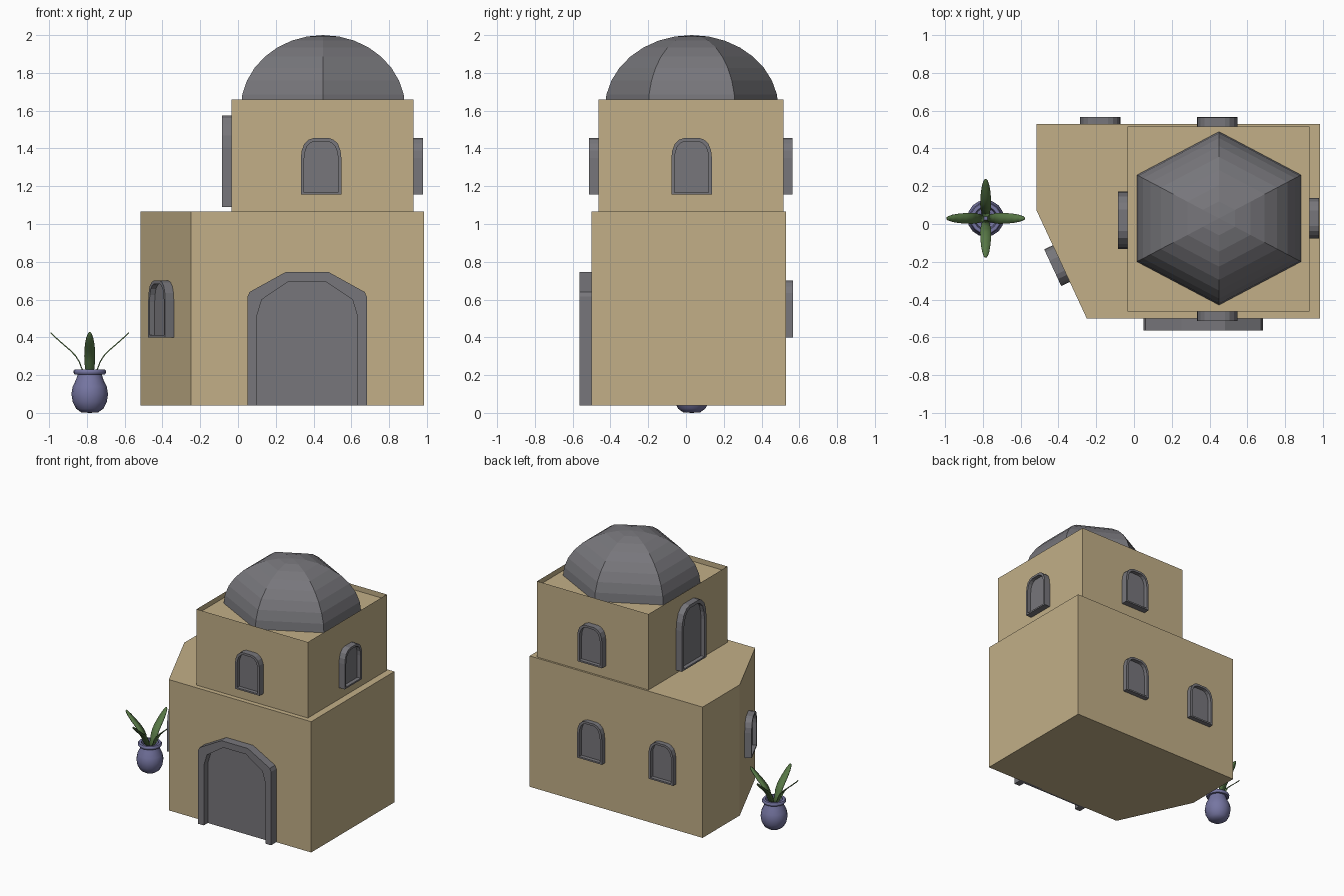
import bpy, bmesh, math
from mathutils import Vector

if "Cube" in bpy.data.objects:
    bpy.data.objects.remove(bpy.data.objects["Cube"])


def material(name, rgb):
    m = bpy.data.materials.new(name)
    m.diffuse_color = (*rgb, 1)
    m.use_nodes = True
    m.node_tree.nodes["Principled BSDF"].inputs["Base Color"].default_value = m.diffuse_color
    return m


SAND = material("sand_plaster", (0.54, 0.43, 0.245))
GREY = material("grey_stone", (0.185, 0.182, 0.198))
VIOLET = material("violet_glaze", (0.18, 0.18, 0.36))
GREEN = material("leaf_green", (0.095, 0.185, 0.06))


def finish(name, bm, mat):
    bmesh.ops.recalc_face_normals(bm, faces=bm.faces)
    me = bpy.data.meshes.new(name)
    bm.to_mesh(me)
    bm.free()
    me.materials.append(mat)
    ob = bpy.data.objects.new(name, me)
    bpy.context.collection.objects.link(ob)
    return ob


def smooth(ob, angle):
    bpy.ops.object.select_all(action='DESELECT')
    ob.select_set(True)
    bpy.context.view_layer.objects.active = ob
    bpy.ops.object.shade_smooth_by_angle(angle=math.radians(angle))


def prism(name, plan, z0, z1, rim=0, drop=0):
    """Extruded floor plan, optionally with a parapet around a sunken roof."""
    bm = bmesh.new()
    low = [bm.verts.new((x, y, z0)) for x, y in plan]
    top = [bm.verts.new((x, y, z1)) for x, y in plan]
    n = len(plan)
    bm.faces.new(low[::-1])
    roof = bm.faces.new(top)
    for i in range(n):
        j = (i + 1) % n
        bm.faces.new((low[i], low[j], top[j], top[i]))
    if rim:
        bmesh.ops.inset_region(bm, faces=[roof], thickness=rim)
        floor = bmesh.ops.extrude_face_region(bm, geom=[roof])
        verts = [g for g in floor["geom"] if isinstance(g, bmesh.types.BMVert)]
        bmesh.ops.translate(bm, verts=verts, vec=(0, 0, -drop))
        bmesh.ops.delete(bm, geom=[roof], context='FACES')
    return finish(name, bm, SAND)


def arch(name, pos, normal, outer, inner, depth, recess, sill):
    """Raised arched frame with a recessed panel; half profiles are mirrored."""
    n = Vector((*normal, 0)).normalized()
    u = Vector((-n.y, n.x, 0))
    base = Vector(pos)

    def full(half):
        return half + [(-a, b) for a, b in reversed(half)]

    bm = bmesh.new()

    def ring(half, d):
        return [bm.verts.new(base + u * a + n * d + Vector((0, 0, b))) for a, b in full(half)]

    rings = [ring(outer, -0.01), ring(outer, depth),
             ring(inner, depth), ring(inner, depth - recess)]
    count = len(rings[0])
    for i in range(count if sill else count - 1):
        j = (i + 1) % count
        for a, b in zip(rings, rings[1:]):
            bm.faces.new((a[i], a[j], b[j], b[i]))
    bm.faces.new(rings[3])
    if not sill:
        # jamb feet, plus the underside of the panel
        bm.faces.new([r[0] for r in rings])
        bm.faces.new([r[-1] for r in rings])
        bm.faces.new((rings[0][0], rings[3][0], rings[3][-1], rings[0][-1]))
    return finish(name, bm, GREY)


ARCH = [(1, 0), (1, .65), (.96, .78), (.83, .9), (.62, .97), (.38, 1)]


def scaled(hw, h, inset=0.0, sill=0.0):
    return [(a * (hw - inset), sill + b * (h - inset - sill)) for a, b in ARCH]


# House blocks
prism("lower_block", [(-.515, .53), (-.515, .07), (-.25, -.50), (.985, -.50), (.985, .53)],
      .04, 1.065)
prism("upper_block", [(-.035, -.463), (.93, -.463), (.93, .515), (-.035, .515)],
      1.06, 1.66, rim=.035, drop=.04)

# Six-sided dome
bm = bmesh.new()
STEPS = 8
rows = []
for k in range(STEPS):
    t = math.pi / 2 * k / STEPS
    rows.append([bm.verts.new((.45 + .503 * math.cos(t) * math.cos(a),
                               .03 + .46 * math.cos(t) * math.sin(a),
                               1.61 + .39 * math.sin(t)))
                 for a in [math.radians(30 + 60 * i) for i in range(6)]])
tip = bm.verts.new((.45, .03, 2.0))
bm.faces.new(rows[0])
for i in range(6):
    j = (i + 1) % 6
    for a, b in zip(rows, rows[1:]):
        bm.faces.new((a[i], a[j], b[j], b[i]))
    bm.faces.new((rows[-1][i], rows[-1][j], tip))
finish("dome", bm, GREY)

# Windows
windows = [
    ("upper_front_window", (.44, -.463, 1.155), (0, -1)),
    ("upper_right_window", (.93, .03, 1.155), (1, 0)),
    ("upper_back_window", (.44, .515, 1.155), (0, 1)),
    ("lower_back_window_a", (.44, .53, .40), (0, 1)),
    ("lower_back_window_b", (-.178, .53, .40), (0, 1)),
    ("corner_window", (-.385, -.21, .40), (-.907, -.4216)),
]
for name, pos, nrm in windows:
    depth = .037 if name.startswith("lower") else .05
    arch(name, pos, nrm, scaled(.107, .30), scaled(.107, .30, .017, .012), depth, .03, True)

# Doors
arch("roof_door", (-.035, .02, 1.09), (-1, 0),
     scaled(.152, .485), scaled(.152, .485, .025, .012), .05, .03, True)
arch("main_door", (.366, -.50, .04), (0, -1),
     [(.316, 0), (.316, .575), (.305, .60), (.115, .705)],
     [(.267, 0), (.267, .47), (.24, .56), (.098, .655)], .065, .05, False)

# Plant pot: lathed profile
POT = (-.785, .03)
profile = [(.0, .0), (.045, .003), (.072, .022), (.09, .058), (.097, .10), (.09, .14),
           (.073, .175), (.063, .205), (.08, .204), (.086, .212), (.086, .222),
           (.08, .23), (.062, .23), (.055, .20), (.0, .19)]
bm = bmesh.new()
verts = [bm.verts.new((r, 0, z)) for r, z in profile]
edges = [bm.edges.new(p) for p in zip(verts, verts[1:])]
bmesh.ops.spin(bm, geom=verts + edges, cent=(0, 0, 0), axis=(0, 0, 1),
               angle=math.tau, steps=16)
bmesh.ops.remove_doubles(bm, verts=bm.verts, dist=1e-4)
pot = finish("plant_pot", bm, VIOLET)
pot.location = (*POT, 0)
smooth(pot, 50)

# Four arching leaves: (reach, height, half width)
path = [(.012, .19, .018), (.042, .235, .024), (.055, .27, .028), (.075, .302, .029),
        (.105, .333, .028), (.14, .363, .025), (.175, .394, .019), (.198, .416, .011),
        (.206, .425, .004)]
for k in range(4):
    bm = bmesh.new()
    strip = [[bm.verts.new((r, s * w, z)) for s in (-1, 1)] for r, z, w in path]
    for a, b in zip(strip, strip[1:]):
        bm.faces.new((a[0], b[0], b[1], a[1]))
    leaf = finish(f"leaf_{k + 1}", bm, GREEN)
    leaf.location = (*POT, 0)
    leaf.rotation_euler.z = k * math.pi / 2
    smooth(leaf, 40)
    mod = leaf.modifiers.new("thickness", 'SOLIDIFY')
    mod.thickness = .006
    mod.offset = 0
